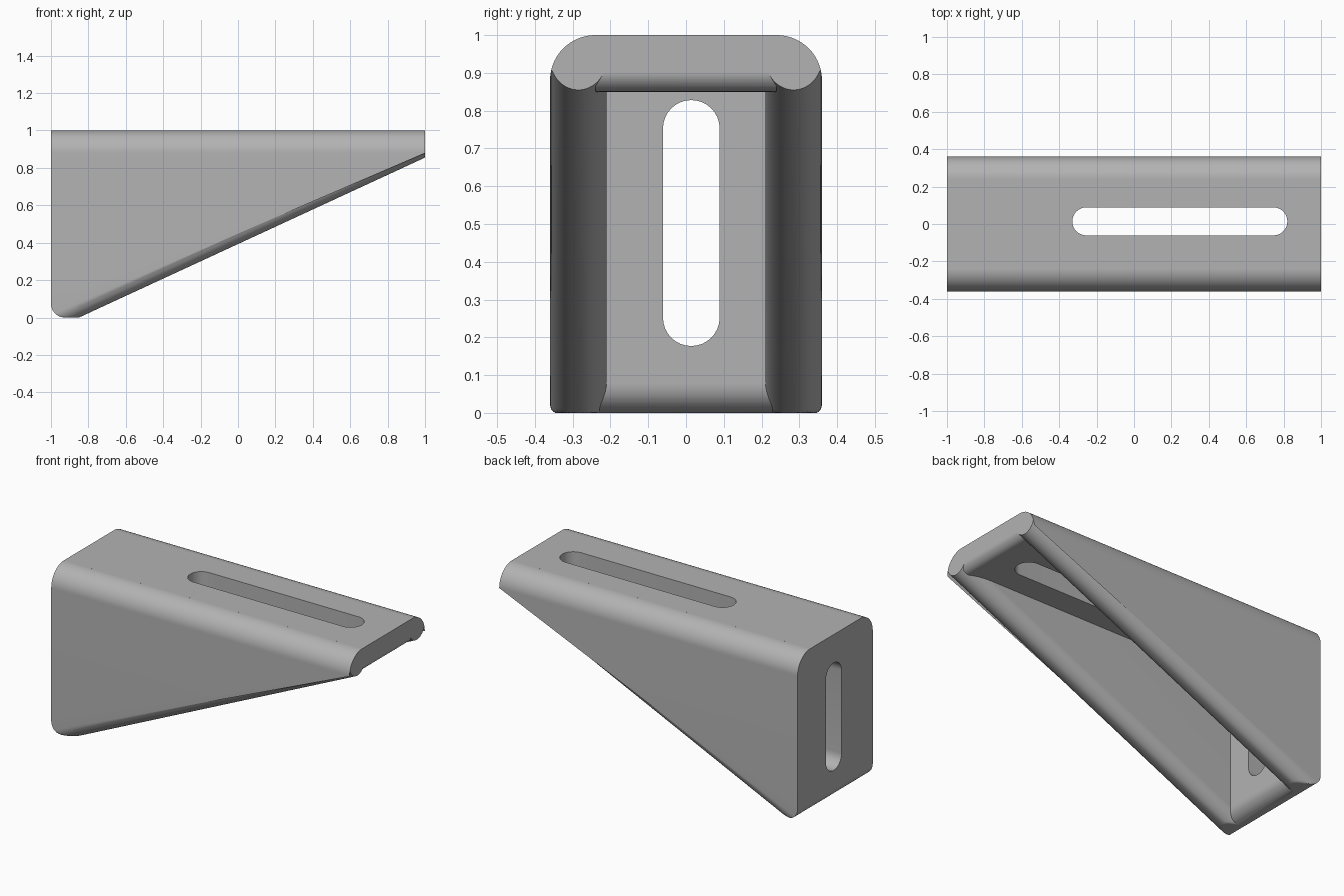
import bpy, bmesh, math

cube = bpy.data.objects.get("Cube")
if cube:
    bpy.data.objects.remove(cube, do_unlink=True)

T = 0.15            # sheet thickness
HALF = 0.36         # half width
R_TOP = 0.12        # upper long edge radius
R = T / 2           # rim radius
SLOPE = 0.855 / 1.85
STEPS = 16

grey = bpy.data.materials.new("grey metal")
grey.use_nodes = True
grey.diffuse_color = (0.45, 0.45, 0.45, 1)
grey.node_tree.nodes["Principled BSDF"].inputs["Base Color"].default_value = (0.45, 0.45, 0.45, 1)


def loft(name, rings):
    """Solid skinned through closed rings of equal length."""
    bm = bmesh.new()
    rows = [[bm.verts.new(p) for p in ring] for ring in rings]
    n = len(rows[0])
    for a, b in zip(rows, rows[1:]):
        for i in range(n):
            j = (i + 1) % n
            bm.faces.new((a[i], a[j], b[j], b[i]))
    bm.faces.new(rows[0])
    bm.faces.new(rows[-1])
    bmesh.ops.recalc_face_normals(bm, faces=bm.faces)
    mesh = bpy.data.meshes.new(name)
    bm.to_mesh(mesh)
    bm.free()
    mesh.materials.append(grey)
    obj = bpy.data.objects.new(name, mesh)
    bpy.context.collection.objects.link(obj)
    return obj


def arc(cx, cz, r, start, end, steps=STEPS):
    angles = [math.radians(start + (end - start) * i / steps) for i in range(steps + 1)]
    return [(cx + r * math.cos(a), cz + r * math.sin(a)) for a in angles]


def combine(body, tool, operation):
    mod = body.modifiers.new(operation.title(), 'BOOLEAN')
    mod.operation = operation
    mod.solver = 'EXACT'
    mod.object = tool
    bpy.ops.object.select_all(action='DESELECT')
    bpy.context.view_layer.objects.active = body
    body.select_set(True)
    bpy.ops.object.modifier_apply(modifier=mod.name)
    bpy.data.objects.remove(tool, do_unlink=True)


def side_wall(name, side):
    """Tapered wall with a rounded upper edge and a half-round sloping rim."""
    corner = arc(-1 + R, R, R, 180, 270)
    flat = [(-1 + R + R * i / 8, 0) for i in range(1, 9)]
    base = corner + flat + [(1, 0)]
    rings = []
    for i in range(2 * STEPS + 1):
        across = -R * math.cos(math.pi * i / (2 * STEPS))
        y = HALF - R + across
        lift = (R - math.sqrt(max(0, R * R - across * across))) * math.hypot(1, SLOPE)
        over = max(0, y - (HALF - R_TOP))
        top = 1 - R_TOP + math.sqrt(max(0, R_TOP ** 2 - over ** 2))
        ring = [(x, side * y, min(top - 0.001, max(z, (x + 1 - T) * SLOPE + lift)))
                for x, z in base]
        ring += [(1, side * y, top), (-1, side * y, top)]
        rings.append(ring)
    return loft(name, rings)


def plate(name, outline):
    edge = HALF - R_TOP
    return loft(name, [[(x, y, z) for x, z in outline] for y in (-edge, edge)])


def slot_cutter(name, start, end, to_point):
    """Capsule-shaped prism; to_point maps (along, across, depth) to a position."""
    r, mid = 0.075, 0.014
    outline = arc(end - r, mid, r, -90, 90) + arc(start + r, mid, r, 90, 270)
    cutter = loft(name, [[to_point(u, v, d) for u, v in outline] for d in (-0.1, 0.25)])
    cutter.hide_render = True
    return cutter


# Top and back plates, joined as one angled sheet
round_nose = arc(0.95, 1 - T + 0.05, 0.05, -90, 0, 10)
round_foot = arc(-1 + R, R, R, 180, 360, 2 * STEPS)
bracket = plate("bracket", [(-1, 1)] + round_foot + [(-1 + T, 1 - T)] + round_nose + [(1, 1)])

# Side walls
for label, side in (("left", 1), ("right", -1)):
    combine(bracket, side_wall(label + "_wall", side), 'UNION')

# Long slots through both plates
combine(bracket, slot_cutter("top_slot", -0.33, 0.82, lambda u, v, d: (u, v, 1 - d)), 'DIFFERENCE')
combine(bracket, slot_cutter("back_slot", 0.177, 0.828, lambda u, v, d: (d - 1, v, u)), 'DIFFERENCE')

bpy.ops.object.select_all(action='DESELECT')
bracket.select_set(True)
bpy.context.view_layer.objects.active = bracket
bpy.ops.object.shade_smooth_by_angle(angle=math.radians(30))
